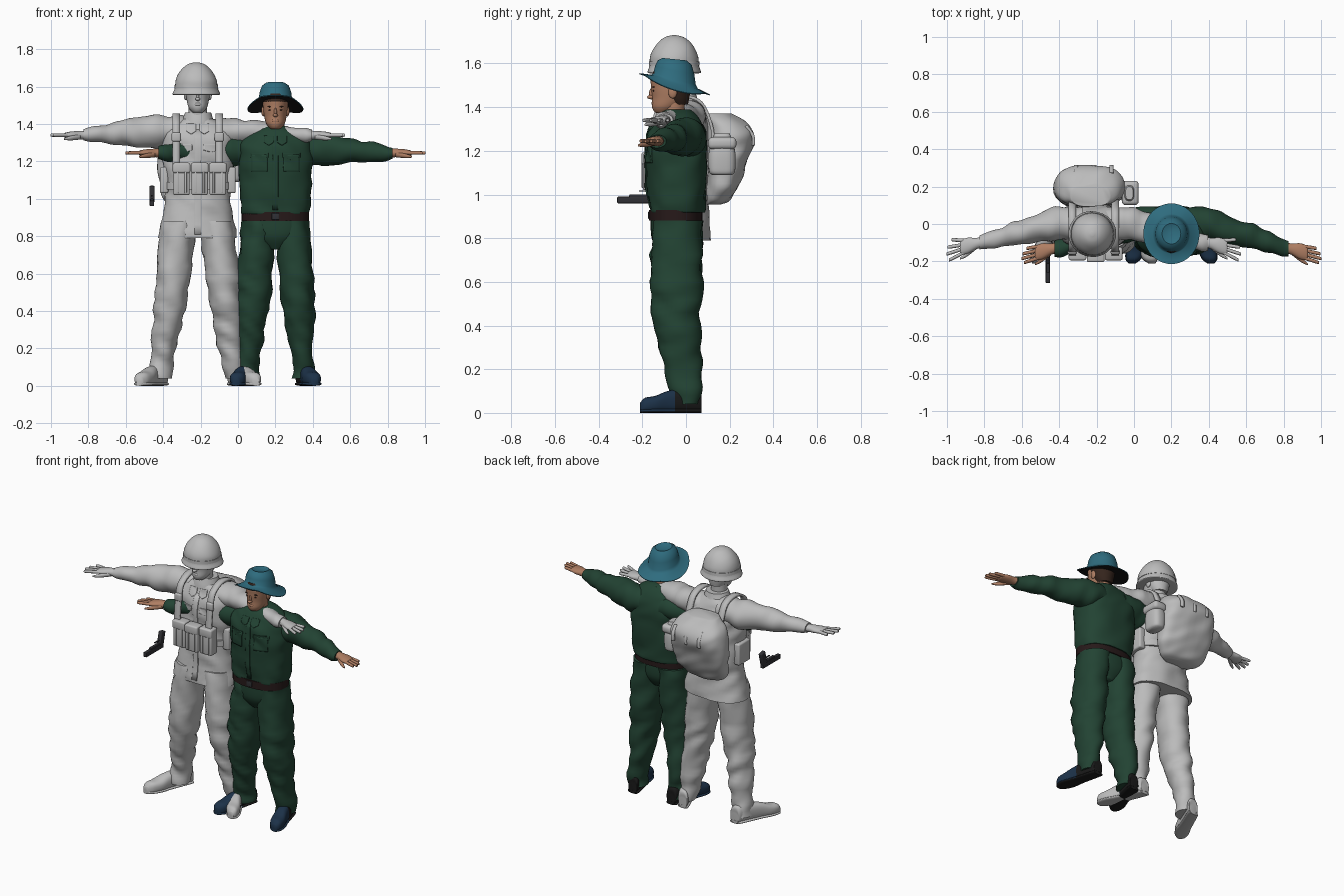
import bpy, bmesh, math
from mathutils import Vector, noise
from mathutils.bvhtree import BVHTree

if "Cube" in bpy.data.objects:
    bpy.data.objects.remove(bpy.data.objects["Cube"])


def material(name, *rgb):
    m = bpy.data.materials.new(name)
    m.use_nodes = True
    m.diffuse_color = (*rgb, 1)
    bsdf = m.node_tree.nodes["Principled BSDF"]
    bsdf.inputs["Base Color"].default_value = (*rgb, 1)
    bsdf.inputs["Roughness"].default_value = .8
    return m


GREY = material("light grey", .5, .5, .5)
GREEN = material("dark green", .016, .056, .033)
TEAL = material("teal", .028, .15, .21)
BLACK = material("black", .01, .01, .01)
SKIN = material("skin", .43, .21, .125)
HAIR = material("dark brown hair", .035, .018, .012)
LEATHER = material("brown leather", .02, .01, .01)
NAVY = material("navy", .012, .032, .067)
METAL = material("gunmetal", .03, .03, .035)


def finish(name, bm, *materials):
    bmesh.ops.recalc_face_normals(bm, faces=bm.faces)
    mesh = bpy.data.meshes.new(name)
    bm.to_mesh(mesh)
    bm.free()
    for m in materials:
        mesh.materials.append(m)
    mesh.shade_smooth()
    mesh.set_sharp_from_angle(angle=math.radians(55))
    obj = bpy.data.objects.new(name, mesh)
    bpy.context.collection.objects.link(obj)
    return obj


def spline(keys, steps):
    """Catmull-Rom resampling of the key sections."""
    out = []
    for i in range(len(keys) - 1):
        p, q, r, s = (keys[min(max(i + k, 0), len(keys) - 1)] for k in (-1, 0, 1, 2))
        for n in range(steps):
            t = n / steps
            out.append([b + t * ((c - a) + t * (2*a - 5*b + 4*c - d + t * (3*b - a - 3*c + d))) / 2
                        for a, b, c, d in zip(p, q, r, s)])
    return out + [list(keys[-1])]


def loft(name, mat, keys, axis="Z", steps=6, sides=32, power=2, folds=0, floor=False, second=None, rule=None):
    """Skin over sections (x, y, z, half width, half depth) stacked along an axis."""
    bm = bmesh.new()
    u, v = {"X": (1, 2), "Y": (0, 2), "Z": (0, 1)}[axis]
    frequency = Vector([15 if a == axis else 8 for a in "XYZ"])
    rings = []
    for *centre, a, b in spline(keys, steps):
        ring = []
        for k in range(sides):
            angle = math.tau * k / sides
            cu, cv = math.cos(angle), math.sin(angle)
            p = Vector(centre)
            p[u] += a * math.copysign(abs(cu) ** (2 / power), cu)
            p[v] += b * math.copysign(abs(cv) ** (2 / power), cv)
            if folds:
                # slanted cloth folds
                wave = folds * noise.noise((p + Vector((0, 0, p.x / 2))) * frequency)
                p[u] += wave * cu
                p[v] += wave * cv
            if floor:
                p.z = max(p.z, 0)
            ring.append(bm.verts.new(p))
        rings.append(ring)
    for low, high in zip(rings, rings[1:]):
        for k in range(sides):
            n = (k + 1) % sides
            bm.faces.new((low[k], low[n], high[n], high[k]))
    bm.faces.new(rings[0])
    bm.faces.new(rings[-1])
    if rule:
        bmesh.ops.recalc_face_normals(bm, faces=bm.faces)
        for face in bm.faces:
            face.material_index = int(rule(face))
    return finish(name, bm, mat, *([second] if second else []))


def stack(x, y, *rows):
    """Upright sections (height, half width, half depth) over one point."""
    return [(x, y, z, a, b) for z, a, b in rows]


def ball(name, mat, centre, radii):
    bm = bmesh.new()
    bmesh.ops.create_uvsphere(bm, u_segments=16, v_segments=10, radius=1)
    bmesh.ops.scale(bm, vec=radii, verts=bm.verts)
    bmesh.ops.translate(bm, vec=centre, verts=bm.verts)
    finish(name, bm, mat)


def box(name, mat, centre, size, bevel=.01, tilt=0):
    bm = bmesh.new()
    bmesh.ops.create_cube(bm, size=1)
    bmesh.ops.scale(bm, vec=size, verts=bm.verts)
    bmesh.ops.bevel(bm, geom=bm.edges[:], offset=bevel, segments=3, profile=.5, affect="EDGES")
    obj = finish(name, bm, mat)
    obj.location, obj.rotation_euler.x = centre, tilt


def sheet(name, mat, grid, thickness):
    """Thin plate from a grid of points."""
    bm = bmesh.new()
    rows = [[bm.verts.new(p) for p in row] for row in grid]
    for low, high in zip(rows, rows[1:]):
        for k in range(len(low) - 1):
            bm.faces.new((low[k], low[k + 1], high[k + 1], high[k]))
    modifier = finish(name, bm, mat).modifiers.new("thickness", "SOLIDIFY")
    modifier.thickness, modifier.offset = thickness, 0


def patch(name, mat, target, x, z, width, height, point=0):
    """Cloth plate laid on the front of a body part."""
    mesh = target.data
    tree = BVHTree.FromPolygons([v.co for v in mesh.vertices], [p.vertices for p in mesh.polygons])
    grid, n = [], 12
    for j in range(n):
        row = []
        for i in range(n):
            s, t = i / (n - 1) - .5, j / (n - 1)
            px, pz = x + s * width, z - t * (height + point * (1 - 2 * abs(s)))
            hit = tree.ray_cast(Vector((px, -1, pz)), Vector((0, 1, 0)))[0]
            row.append((px, (hit.y if hit else -.1) - .002, pz))
        grid.append(row)
    sheet(name, mat, grid, .007)


def strap(name, x, width, path):
    sheet(name, GREY, [[(x + s * width / 2, y, z) for s in (-1, 1)] for y, z in spline(path, 5)], .014)


def head(who, mat, hair, x, y, z):
    """Head, face, neck and hair above a chin point."""
    def at(*rows):
        return [(x, y + shift, z + lift, a, b) for lift, shift, a, b in rows]

    def feature(part, colour, dx, dy, dz, *radii):
        ball(f"{who}_{part}", colour, (x + dx, y + dy, z + dz), radii)
    loft(who + "_neck", mat, at((-.09, .03, .06, .06), (-.03, .02, .05, .05), (.06, .015, .05, .055)))
    loft(who + "_head", mat, at((0, -.035, .02, .02), (.006, -.03, .032, .04), (.03, -.018, .05, .063),
                                (.07, 0, .06, .08), (.12, 0, .065, .085), (.17, 0, .063, .08), (.22, 0, .01, .01)), sides=40)
    feature("nose", mat, 0, -.085, .073, .013, .018, .01)
    feature("nose_bridge", mat, 0, -.08, .09, .008, .014, .025)
    feature("lips", mat, 0, -.074, .045, .02, .01, .009)
    for s in (-1, 1):
        feature("ear", mat, s * .065, .014, .095, .01, .02, .028)
        feature("brow", hair, s * .03, -.074, .119, .016, .006, .003)
        feature("eye", hair, s * .03, -.074, .102, .008, .004, .003)
    loft(who + "_hair", hair, at((.04, .04, .045, .045), (.07, .03, .06, .06), (.12, .022, .07, .074),
                                 (.17, .015, .068, .08), (.2, .01, .05, .06)), folds=.004)
    loft(who + "_fringe", hair, at((.14, 0, .066, .084), (.155, 0, .069, .088), (.19, 0, .06, .075)))


def hand(who, mat, wrist, side, spread):
    """Palm, four fingers and a thumb reaching sideways."""
    def at(f, shift, a, b, drop=0):
        return (*(wrist + Vector((side * .175 * f, shift - .043 * f, -drop))), a, b)
    loft(who + "_palm", mat, [at(-.1, 0, .03, .024), at(.1, 0, .03, .023), at(.35, 0, .042, .02),
                              at(.55, 0, .04, .014), at(.6, 0, .028, .007)], "X", sides=20)
    for i, reach in enumerate((.93, 1, .97, .86)):
        o = i - 1.5
        loft(who + "_finger", mat, [at(.45, o*.02, .01, .01), at(reach - .04, o*(.02 + spread), .009, .009),
                                    at(reach, o*(.02 + spread), .003, .003)], "X", sides=10)
    loft(who + "_thumb", mat, [at(.1, -.015, .016, .015, .008), at(.4, -.045, .013, .012, .016),
                               at(.6, -.06, .005, .005, .02)], "X", sides=12)


def limbs(who, cloth, skin, x, shoulder, reach, sweep, spread, stance, splay, depth, toe, slim, **shoe):
    """Sleeves with hands, trouser legs and shoes on both sides of a centre line."""
    for side, label in ((-1, "_right"), (1, "_left")):
        name = who + label
        thin = slim if side > 0 else 1
        rows = [(.1, 0, .085, .075), (.3, 0, .09, .085), (.5, .25, .077, .077), (.7, .5, .062, .06), (.9, .87, .05, .046), (1, 1, .045, .036)]
        loft(name + "_sleeve", cloth, [(x + side*f*reach, sweep*s, shoulder - .02*s, a, b*thin) for f, s, a, b in rows], "X", folds=.016)
        hand(name, skin, Vector((x + side*reach, sweep, shoulder - .02)), side, spread)
        rows = [(.04, .06, 0), (.14, .06, .01), (.3, .076, .03), (.46, .09, .045), (.64, .096, .045), (.88, .093, .035)]
        loft(name + "_leg", cloth, [(x + side*(stance - splay*z), -y, z, a, a*depth) for z, a, y in rows], folds=.02)
        for part, width, tall in (("_shoe", 1, .115), ("_sole", 1.08, .02)):
            keys = []
            for f, lift, w in ((0, .3, .026), (.05, .5, .036), (.5, .45, .04), (.75, .34, .047), (.92, .3, .038), (1, .2, .018)):
                half = tall * (lift if part == "_shoe" else .5)
                keys.append((x + side*(stance - .015 + f*toe), .07 - .28*f, half, w*width, half))
            loft(name + part, axis="Y", power=2.5, keys=keys, floor=True, **shoe)


# ---- soldier: body, head and helmet ----
S = -.215
limbs("soldier", GREY, GREY, S, 1.36, .61, -.1, .014, stance=.205, splay=.125, depth=1.12, toe=.12, slim=.85, mat=GREY)
jacket = loft("soldier_jacket", GREY, stack(S, -.015, (.79, .21, .13), (.95, .182, .115), (1.05, .175, .112), (1.2, .19, .12),
              (1.32, .19, .12), (1.39, .145, .09), (1.43, .075, .07)), power=2.3, folds=.014, sides=48)
loft("soldier_collar", GREY, stack(S, -.02, (1.4, .09, .085), (1.46, .07, .066)), folds=.006)
patch("jacket_placket", GREY, jacket, S, 1.37, .035, .56)
head("soldier", GREY, GREY, S, -.058, 1.46)
HELMET = (S - .008, -.054)
dome = [(1.59 + .14 * math.sin(t), .115 * math.cos(t), .115 * math.cos(t)) for t in (0, .3, .6, .9, 1.2, 1.5)]
loft("helmet", GREY, stack(*HELMET, (1.555, .115, .112), (1.56, .128, .124), *dome), sides=40, folds=.004)
loft("helmet_band", GREY, stack(*HELMET, (1.59, .118, .118), (1.61, .115, .116)), folds=.006)

# ---- soldier: webbing, pouches and pack ----
loft("webbing_belt", GREY, stack(S, -.018, (1.05, .184, .12), (1.09, .184, .12)), power=2.3, steps=1)
for i in (-1, 0, 1):
    x, y = -.205 + .097 * i, -.165 + .01 * abs(i)
    box("ammo_pouch", GREY, (x, y, 1.105), (.088, .066, .17))
    box("ammo_pouch_flap", GREY, (x, y - .005, 1.165), (.094, .068, .055))
    strap("pack_tab", S + .095 * i, .02, [(.275, 1.315), (.306, 1.27), (.308, 1.225)])
    for s in (-1, 1):
        box("ammo_pouch_strap", GREY, (x + s * .022, y - .033, 1.1), (.012, .01, .14), .003)
for s in (-1, 1):
    box("hip_pouch", GREY, (S + s * .18, -.02, 1.1), (.045, .12, .14))
    strap("shoulder_strap", S + s * .115, .04, [(-.165, 1.16), (-.142, 1.36), (-.1, 1.425), (-.02, 1.45), (.07, 1.42), (.12, 1.3), (.12, 1.2)])
    box("strap_buckle", GREY, (S + s * .115, -.15, 1.33), (.05, .025, .05))
    patch("jacket_pocket_flap", GREY, jacket, S + s * .07, 1.29, .08, .03, .012)
    patch("jacket_lapel", GREY, jacket, S + s * .035, 1.4, .05, .04, .015)
bulge = ((.955, .09, .03), (.975, .14, .05), (1.05, .176, .077), (1.16, .19, .097), (1.25, .186, .11), (1.325, .16, .095), (1.37, .1, .06))
loft("backpack", GREY, [(-.24, .09 + b, z, a, b) for z, a, b in bulge], power=2.5, folds=.016, sides=48)
loft("pack_side_pouch", GREY, stack(-.025, .165, (1.09, .03, .045), (1.11, .042, .06), (1.2, .044, .06), (1.28, .02, .035)), power=2.8)
box("pack_side_flap", GREY, (-.02, .166, 1.235), (.09, .13, .055), .02)

# ---- companion: body, shoes with black heels and undersides ----
C = .2
limbs("companion", GREEN, SKIN, C, 1.265, .625, -.13, .004, stance=.155, splay=.075, depth=1.23, toe=.07, slim=1,
      mat=NAVY, second=BLACK, rule=lambda f: f.calc_center_median().y > -.05 or f.normal.z < -.7)
loft("trouser_hips", GREEN, stack(C, -.047, (.73, .05, .07), (.8, .15, .11), (.9, .18, .115)), power=2.2)
loft("leather_belt", LEATHER, stack(C, -.047, (.88, .18, .122), (.93, .18, .122)), power=2.3, steps=1, sides=48)
box("belt_buckle", METAL, (C, -.168, .905), (.04, .01, .036), .004)
shirt = loft("companion_shirt", GREEN, stack(C, -.04, (.92, .17, .115), (.94, .186, .128), (1.15, .194, .138), (1.26, .194, .134),
             (1.325, .168, .11), (1.365, .115, .085), (1.39, .06, .055)), power=2.4, folds=.014, sides=48)
loft("shirt_collar", GREEN, stack(C, -.035, (1.33, .09, .085), (1.385, .066, .06)), folds=.006)
patch("shirt_placket", GREEN, shirt, C, 1.31, .03, .37)
for s in (-1, 1):
    patch("shirt_pocket", GREEN, shirt, C + s * .085, 1.235, .085, .09)
    patch("shirt_pocket_flap", GREEN, shirt, C + s * .085, 1.245, .095, .024, .014)
    patch("shirt_lapel", GREEN, shirt, C + s * .035, 1.335, .05, .035, .015)

# ---- companion: head and brimmed hat, tipped up in front and drooping at the sides ----
head("companion", SKIN, HAIR, C, -.075, 1.373)
hat = loft("brimmed_hat", TEAL, stack(C, -.052, (1.505, .085, .09), (1.503, .148, .16), (1.508, .15, .162), (1.518, .1, .106),
           (1.53, .09, .097), (1.57, .085, .09), (1.604, .072, .078), (1.62, .05, .055), (1.61, .025, .03), (1.61, .004, .004)),
           steps=1, sides=48, second=BLACK, rule=lambda f: f.normal.z < -.5)
for vertex in hat.data.vertices:
    p = vertex.co
    droop = max(0, abs(p.x - C) - .08)
    p.z -= (.3 - 2 * max(0, p.z - 1.52)) * (p.y + .055) + droop * .4

# ---- pistol hanging upside down ----
G = -.46
box("pistol_slide", METAL, (G, -.225, .975), (.024, .18, .03), .004)
box("pistol_frame", METAL, (G, -.2, .993), (.02, .12, .014), .004)
box("pistol_grip", METAL, (G, -.145, 1.025), (.026, .042, .085), .006, -.25)
box("trigger_guard", METAL, (G, -.192, 1.016), (.01, .045, .006), .002)
